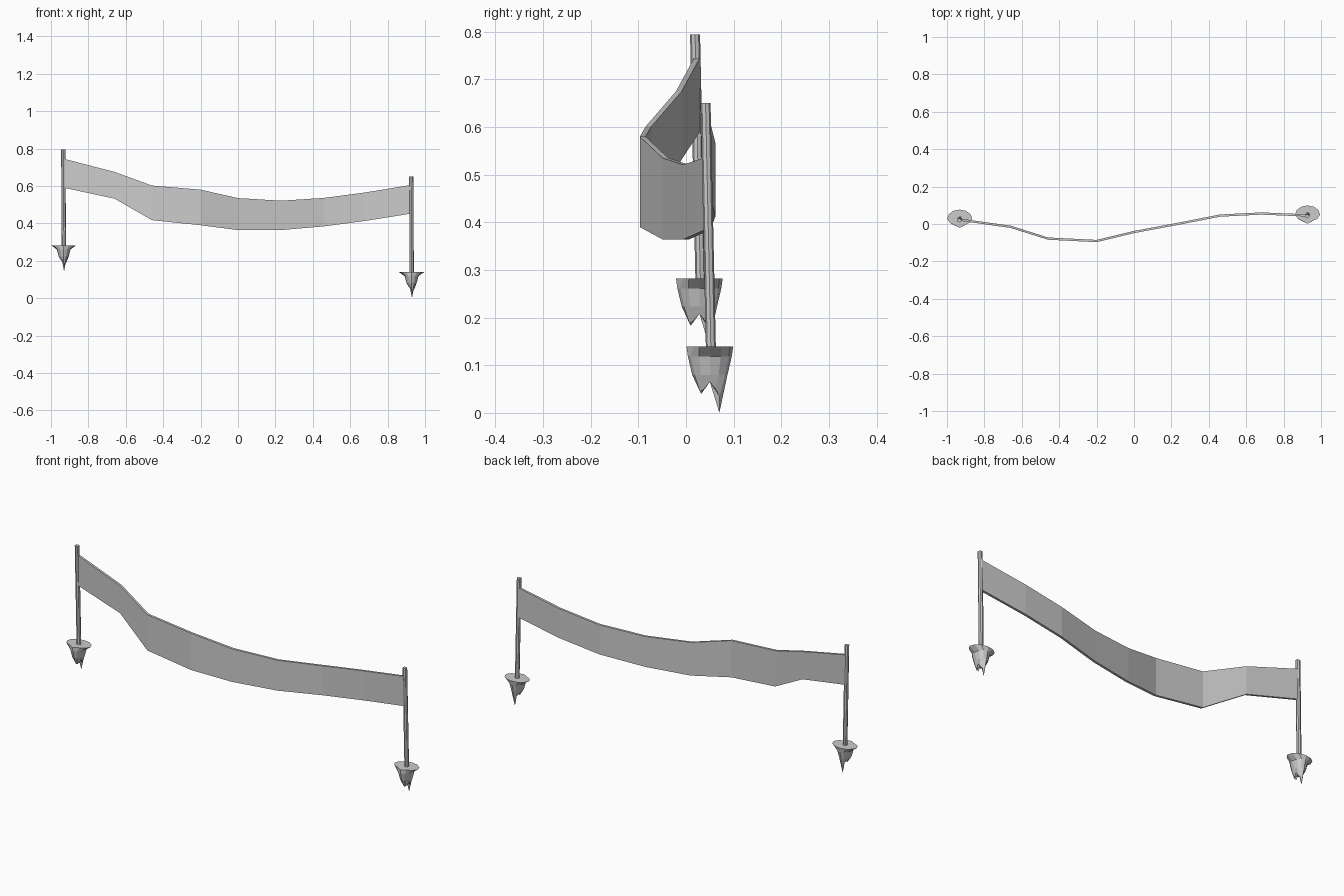
import bpy, bmesh
from math import sin, cos, pi
from mathutils import Vector

if "Cube" in bpy.data.objects:
    bpy.data.objects.remove(bpy.data.objects["Cube"])


def make(name, verts, faces):
    me = bpy.data.meshes.new(name)
    me.from_pydata([tuple(v) for v in verts], [], faces)
    bm = bmesh.new()
    bm.from_mesh(me)
    bmesh.ops.recalc_face_normals(bm, faces=bm.faces)
    bm.to_mesh(me)
    bm.free()
    ob = bpy.data.objects.new(name, me)
    bpy.context.collection.objects.link(ob)
    return ob


def loft(name, rings):
    """Skin closed rings of equal size and cap both ends."""
    n = len(rings[0])
    verts = [v for r in rings for v in r]
    faces = [(k * n + i, k * n + (i + 1) % n, (k + 1) * n + (i + 1) % n, (k + 1) * n + i)
             for k in range(len(rings) - 1) for i in range(n)]
    faces += [tuple(range(n))]
    last = (len(rings) - 1) * n
    # bottom end closes to a recessed point
    c = sum((Vector(v) for v in rings[-1]), Vector()) / n
    c.z = max(v[2] for v in rings[-1])
    verts.append(c)
    faces += [(last + i, last + (i + 1) % n, len(verts) - 1) for i in range(n)]
    return make(name, verts, faces)


# Banner: x, y, top z, bottom z along the cloth
stations = [(-0.93, 0.023, 0.745, 0.59), (-0.66, -0.015, 0.675, 0.532),
            (-0.46, -0.078, 0.602, 0.417), (-0.2, -0.091, 0.58, 0.39),
            (0.0, -0.043, 0.535, 0.364), (0.23, 0.0, 0.521, 0.364),
            (0.46, 0.045, 0.536, 0.384), (0.68, 0.056, 0.565, 0.413),
            (0.925, 0.046, 0.605, 0.452)]
half = 0.006
rings = [[(x, y - half, t), (x, y + half, t), (x, y + half, b), (x, y - half, b)]
         for x, y, t, b in stations]
loft("banner", rings)

# Posts and earth clumps: same shape at both ends
N = 12
jag = [0.065, 0.05, 0.035, 0.0, 0.055, 0.06, 0.065, 0.06, 0.06, 0.04, 0.045, 0.05]
rim = [1, 1, 1, 1, 1, 1, 1, 0.9, 0.8, 1, 0.8, 0.9]
for side, (ox, oy, oz) in (("left", (-0.932, 0.028, 0.143)), ("right", (0.928, 0.05, 0.0))):
    def ring(rx, ry, z, scale=None, cy=0.0):
        out = []
        for i in range(N):
            a = 2 * pi * i / N
            s = scale[i] if scale else 1
            zz = z[i] if isinstance(z, list) else z
            out.append((ox + rx * cos(a) * s, oy + cy + ry * sin(a) * s, oz + zz))
        return out

    # Leaning post
    post = []
    for dx, dy, z in ((-0.002, -0.009, 0.651), (0.001, 0.003, 0.1)):
        post.append([(ox + dx + 0.0115 * cos(2 * pi * i / 8),
                      oy + dy + 0.0105 * sin(2 * pi * i / 8), oz + z) for i in range(8)])
    loft(side + "_post", post)

    # Flared clump with jagged roots below
    roots = ring(0.017, 0.024, jag)
    roots[3] = (ox + 0.002, oy + 0.02, oz)
    roots[9] = (ox, oy - 0.018, oz + 0.04)
    loft(side + "_clump", [ring(0.067, 0.049, 0.139, rim), ring(0.037, 0.046, 0.118),
                           ring(0.027, 0.037, 0.08), roots])
